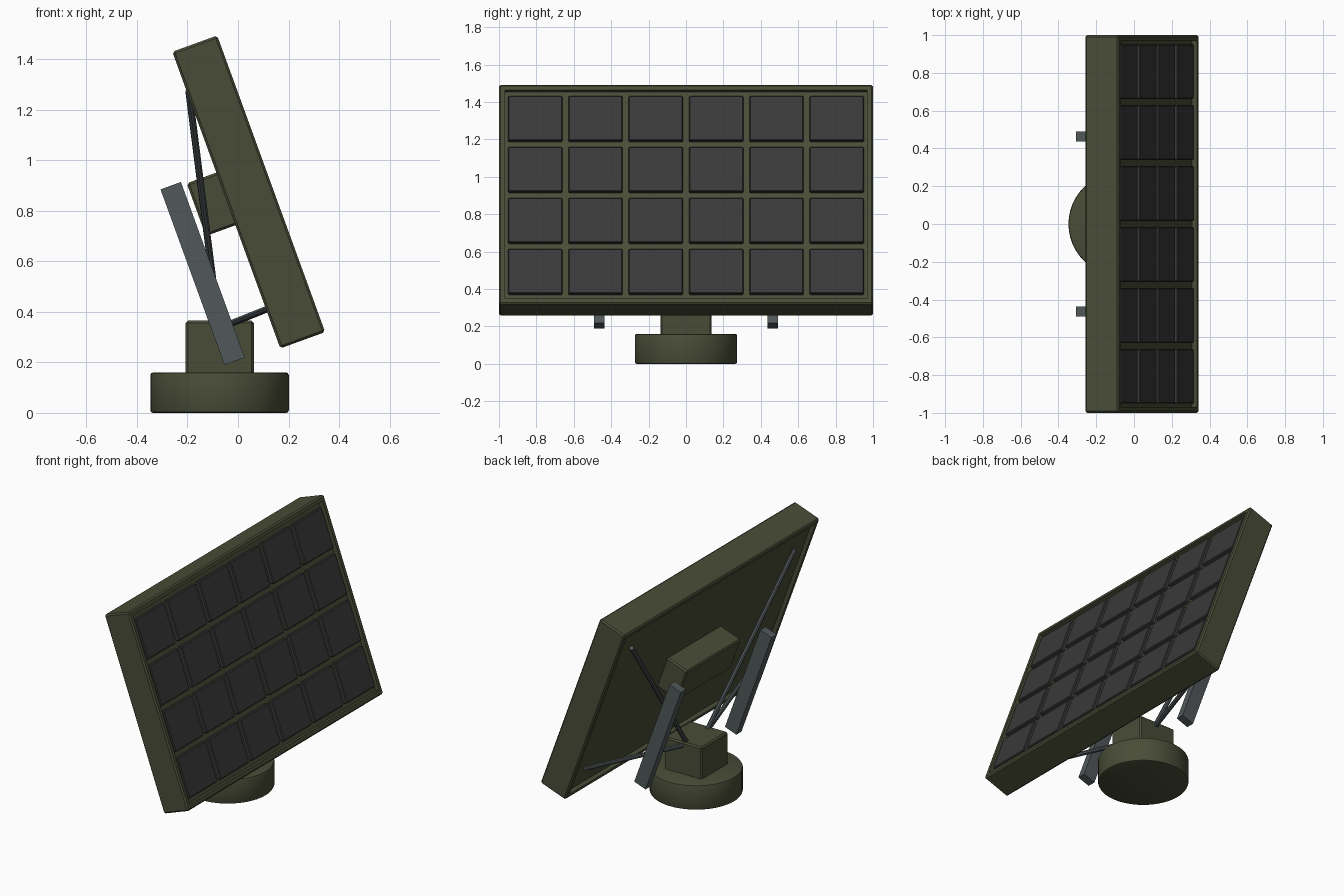
import bpy, bmesh, math
from mathutils import Matrix, Vector

if "Cube" in bpy.data.objects:
    bpy.data.objects.remove(bpy.data.objects["Cube"])

TILT = Matrix.Rotation(math.radians(-20), 4, 'Y')   # local x = panel normal, z = up the panel
PANEL = Matrix.Translation((0.0425, 0, 0.875)) @ TILT


def material(name, rgb):
    m = bpy.data.materials.new(name)
    m.diffuse_color = (*rgb, 1)
    m.use_nodes = True
    m.node_tree.nodes["Principled BSDF"].inputs["Base Color"].default_value = m.diffuse_color
    return m


GREEN = material("olive_green", (0.066, 0.073, 0.038))
STEEL = material("steel_grey", (0.082, 0.096, 0.102))
CELL = material("dark_cell", (0.041, 0.041, 0.041))


def finish(bm, name, mat, matrix=Matrix(), smooth=False):
    bmesh.ops.recalc_face_normals(bm, faces=bm.faces)
    me = bpy.data.meshes.new(name)
    bm.to_mesh(me)
    bm.free()
    me.materials.append(mat)
    ob = bpy.data.objects.new(name, me)
    ob.matrix_world = matrix
    bpy.context.collection.objects.link(ob)
    if smooth:
        bpy.ops.object.select_all(action='DESELECT')
        ob.select_set(True)
        bpy.context.view_layer.objects.active = ob
        bpy.ops.object.shade_smooth_by_angle(angle=math.radians(35))
    return ob


def add_box(bm, lo, hi, bevel=0.0):
    lo, hi = Vector(lo), Vector(hi)
    m = Matrix.Translation((lo + hi) / 2) @ Matrix.Diagonal((*(hi - lo), 1))
    verts = bmesh.ops.create_cube(bm, size=1, matrix=m)['verts']
    if bevel:
        edges = list({e for v in verts for e in v.link_edges})
        bmesh.ops.bevel(bm, geom=edges, offset=bevel, segments=1, affect='EDGES')


def box(name, mat, lo, hi, bevel=0.0, matrix=Matrix()):
    bm = bmesh.new()
    add_box(bm, lo, hi, bevel)
    return finish(bm, name, mat, matrix)


def rod(name, a, b, radius=0.014):
    a, b = Vector(a), Vector(b)
    d = b - a
    bm = bmesh.new()
    bmesh.ops.create_cone(bm, cap_ends=True, segments=8, radius1=radius,
                          radius2=radius, depth=d.length)
    m = Matrix.Translation((a + b) / 2) @ d.to_track_quat('Z', 'Y').to_matrix().to_4x4()
    return finish(bm, name, STEEL, m)


# Round base with softened rims
bm = bmesh.new()
bmesh.ops.create_cone(bm, cap_ends=True, segments=48, radius1=0.274, radius2=0.274,
                      depth=0.16, matrix=Matrix.Translation((-0.073, 0, 0.08)))
rims = [e for e in bm.edges if abs(e.verts[0].co.z - e.verts[1].co.z) < 1e-4]
bmesh.ops.bevel(bm, geom=rims, offset=0.01, segments=2, profile=0.5, affect='EDGES')
finish(bm, "round_base", GREEN, smooth=True)

# Pedestal block
box("pedestal", GREEN, (-0.207, -0.136, 0.15), (0.063, 0.136, 0.365), 0.009)

# Panel frame: bevelled slab with a shallow recess on both broad faces
bm = bmesh.new()
add_box(bm, (-0.0945, -1, -0.625), (0.0945, 1, 0.625), 0.009)
bm.normal_update()
broad = [f for f in bm.faces if abs(f.normal.x) > 0.99]
bmesh.ops.inset_individual(bm, faces=broad, thickness=0.032)
for f in broad:
    shift = Vector((-0.03 if f.calc_center_median().x > 0 else 0.025, 0, 0))
    # Straight-walled recess made by insetting a hair, then sinking the floor
    bmesh.ops.inset_individual(bm, faces=[f], thickness=0.0005)
    bmesh.ops.translate(bm, verts=list(f.verts), vec=shift)
finish(bm, "panel_frame", GREEN, PANEL)

# Grid of six by four raised cells
bm = bmesh.new()
for i in range(6):
    for j in range(4):
        y, u = (i - 2.5) * 0.3225, (j - 1.5) * 0.29
        add_box(bm, (0.055, y - 0.145, u - 0.127), (0.089, y + 0.145, u + 0.127), 0.005)
finish(bm, "panel_cells", CELL, PANEL)

# Equipment box on the back of the panel
box("rear_box", GREEN, (-0.219, -0.276, -0.106), (-0.06, 0.276, 0.116), 0.009, PANEL)

# Side bars and bracing rods, mirrored left and right
BAR = Matrix.Translation((-0.14, 0, 0.552)) @ TILT
for side, s in (("left", 1), ("right", -1)):
    c = 0.464 * s
    box(side + "_bar", STEEL, (-0.043, c - 0.027, -0.37), (0.043, c + 0.027, 0.37), 0, BAR)
    hub = (-0.075, 0.09 * s, 0.335)
    rod(side + "_upper_rod", hub, (-0.195, 0.835 * s, 1.275))
    rod(side + "_lower_rod", hub, (0.125, 0.85 * s, 0.415))
